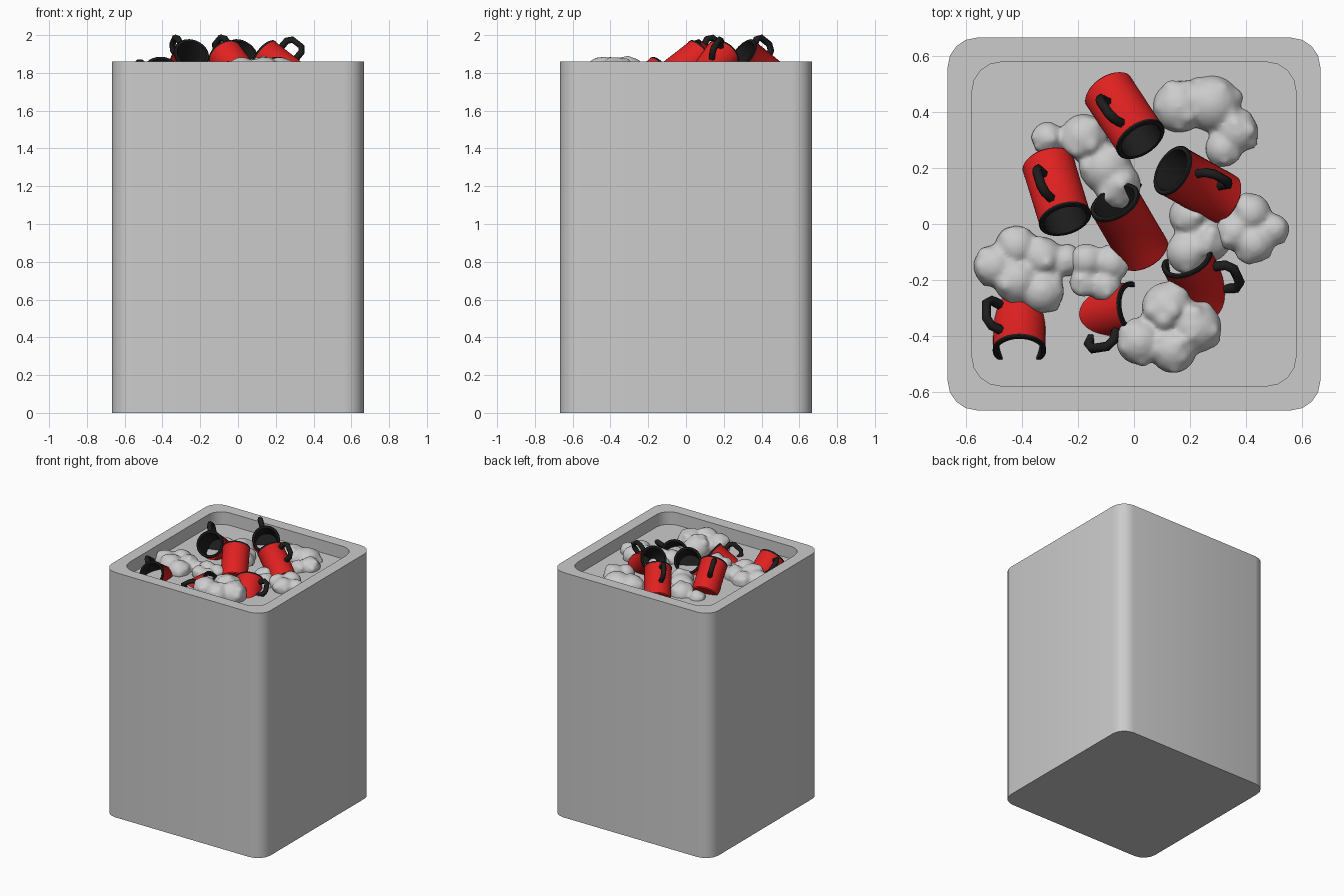
import bpy, bmesh, math, random
from mathutils import Vector, Matrix

if "Cube" in bpy.data.objects:
    bpy.data.objects.remove(bpy.data.objects["Cube"])

random.seed(4)
FLOOR, TOP = 1.765, 1.86


def material(name, col):
    m = bpy.data.materials.new(name)
    m.diffuse_color = (*col, 1)
    m.use_nodes = True
    m.node_tree.nodes["Principled BSDF"].inputs["Base Color"].default_value = m.diffuse_color
    return m


RED = material("red", (0.75, 0.015, 0.015))
BLACK = material("black", (0.012, 0.012, 0.012))
WHITE = material("foam_white", (0.8, 0.8, 0.8))


def add_object(name, bm, mats=(), angle=35):
    bmesh.ops.recalc_face_normals(bm, faces=bm.faces)
    me = bpy.data.meshes.new(name)
    bm.to_mesh(me)
    bm.free()
    ob = bpy.data.objects.new(name, me)
    bpy.context.collection.objects.link(ob)
    for m in mats:
        me.materials.append(m)
    bpy.ops.object.select_all(action='DESELECT')
    bpy.context.view_layer.objects.active = ob
    ob.select_set(True)
    bpy.ops.object.shade_smooth_by_angle(angle=math.radians(angle))
    return ob


def bridge(bm, a, b, mat=0):
    n = len(a)
    for i in range(n):
        f = bm.faces.new((a[i], a[(i + 1) % n], b[(i + 1) % n], b[i]))
        f.material_index = mat


# Square bin with rounded corners and a shallow recess
def rounded_square(bm, half, r, z, seg=4):
    c = half - r
    ring = []
    for k, (sx, sy) in enumerate(((1, 1), (-1, 1), (-1, -1), (1, -1))):
        for i in range(seg + 1):
            a = math.pi / 2 * (k + i / seg)
            ring.append(bm.verts.new((sx * c + r * math.cos(a), sy * c + r * math.sin(a), z)))
    return ring


bm = bmesh.new()
rings = [rounded_square(bm, *p) for p in ((0.667, 0.105, 0), (0.667, 0.105, TOP),
                                          (0.58, 0.105, TOP), (0.58, 0.105, FLOOR))]
for a, b in zip(rings, rings[1:]):
    bridge(bm, a, b)
bm.faces.new(rings[0])
bm.faces.new(rings[-1])
add_object("bin", bm)


# Mugs: turned body, black lip and inside, chamfered handle
LENGTH, R = 0.26, 0.094
PROFILE = ((R - 0.006, -LENGTH), (R, -LENGTH + 0.006), (R, -0.012), (R + 0.002, -0.009),
           (R + 0.002, -0.002), (R - 0.002, 0.001), (R - 0.014, 0.001), (R - 0.017, -0.004),
           (R - 0.017, -LENGTH + 0.02))
HANDLE = ((0.085, -0.05), (0.135, -0.05), (0.159, -0.072),
          (0.159, -0.136), (0.135, -0.158), (0.085, -0.158))


def mug(i, mouth, direction, roll, tilt=34):
    d = Vector((*direction, 0)).normalized()
    t, p = math.radians(tilt), math.radians(roll)
    axis = d * math.cos(t) + Vector((0, 0, math.sin(t)))
    up = -d * math.sin(t) + Vector((0, 0, math.cos(t)))
    side = Vector((d.y, -d.x, 0))
    hx = up * math.cos(p) + side * math.sin(p)
    hy = axis.cross(hx)
    mat = Matrix((hx, hy, axis)).transposed().to_4x4()
    mat.translation = Vector(mouth)

    bm = bmesh.new()
    n = 32
    rs = [[bm.verts.new((r * math.cos(2 * math.pi * k / n), r * math.sin(2 * math.pi * k / n), z))
           for k in range(n)] for r, z in PROFILE]
    for j in range(len(rs) - 1):
        bridge(bm, rs[j], rs[j + 1], 0 if j < 2 else 1)
    bm.faces.new(rs[0])
    bm.faces.new(rs[-1]).material_index = 1
    add_object(f"mug_{i}", bm, (RED, BLACK)).matrix_world = mat

    cu = bpy.data.curves.new(f"mug_handle_{i}", 'CURVE')
    cu.dimensions = '3D'
    cu.bevel_depth = 0.018
    cu.bevel_resolution = 1
    cu.use_fill_caps = True
    sp = cu.splines.new('POLY')
    sp.points.add(len(HANDLE) - 1)
    for pt, (x, z) in zip(sp.points, HANDLE):
        pt.co = (x, 0, z, 1)
    cu.materials.append(BLACK)
    ob = bpy.data.objects.new(f"mug_handle_{i}", cu)
    bpy.context.collection.objects.link(ob)
    ob.matrix_world = mat


MUGS = (((0.025, 0.30, 1.90), (0.55, -0.83), 16),
        ((-0.246, 0.014, 1.90), (0.29, -0.95), 17),
        ((-0.07, 0.08, 1.895), (-0.5, 0.86), 140),
        ((0.135, 0.193, 1.895), (-0.87, 0.49), 23),
        ((-0.41, -0.455, 1.807), (0.0, -1.0), 48),
        ((0.0, -0.30, 1.785), (0.98, 0.15), 50),
        ((0.188, -0.125, 1.807), (-0.42, 0.9), 60))
for i, m in enumerate(MUGS, 1):
    mug(i, *m)


# Lumpy foam pieces: clusters of spheres with small bumps, fused by remeshing
def foam(i, z, balls):
    bm = bmesh.new()

    def ball(c, r):
        bmesh.ops.create_icosphere(bm, subdivisions=3, radius=r, matrix=Matrix.Translation(c))

    for x, y, r in balls:
        c = Vector((x, y, z - max(0, r - 0.09)))
        ball(c, r * 0.94)
        for _ in range(9):
            v = Vector((random.gauss(0, 1), random.gauss(0, 1), random.uniform(0, 0.9))).normalized()
            ball(c + v * r * 0.72, r * random.uniform(0.28, 0.38))
    ob = add_object(f"foam_{i}", bm, (WHITE,), 180)
    rm = ob.modifiers.new("fuse", 'REMESH')
    rm.mode = 'VOXEL'
    rm.voxel_size = 0.011
    rm.use_smooth_shade = True
    sm = ob.modifiers.new("soften", 'SMOOTH')
    sm.factor = 0.5
    sm.iterations = 5


FOAM = ((1.765, ((0.16, 0.42, 0.10), (0.28, 0.43, 0.11), (0.37, 0.33, 0.08), (0.32, 0.27, 0.07))),
        (1.76, ((-0.31, 0.31, 0.06), (-0.18, 0.31, 0.09), (-0.1, 0.2, 0.1), (-0.06, 0.14, 0.09))),
        (1.785, ((0.42, 0.04, 0.075), (0.43, -0.07, 0.075), (0.5, -0.02, 0.06), (0.36, -0.03, 0.07))),
        (1.76, ((0.27, -0.06, 0.08), (0.19, -0.1, 0.08), (0.2, 0.03, 0.08))),
        (1.77, ((-0.5, -0.15, 0.08), (-0.42, -0.08, 0.08), (-0.33, -0.12, 0.08),
                (-0.33, -0.24, 0.085), (-0.42, -0.2, 0.09), (-0.24, -0.13, 0.06))),
        (1.785, ((-0.17, -0.13, 0.065), (-0.08, -0.14, 0.065), (-0.1, -0.22, 0.06), (-0.18, -0.21, 0.055))),
        (1.80, ((0.02, -0.42, 0.09), (0.12, -0.3, 0.1), (0.22, -0.37, 0.1), (0.14, -0.45, 0.09))))
for i, f in enumerate(FOAM, 1):
    foam(i, *f)
